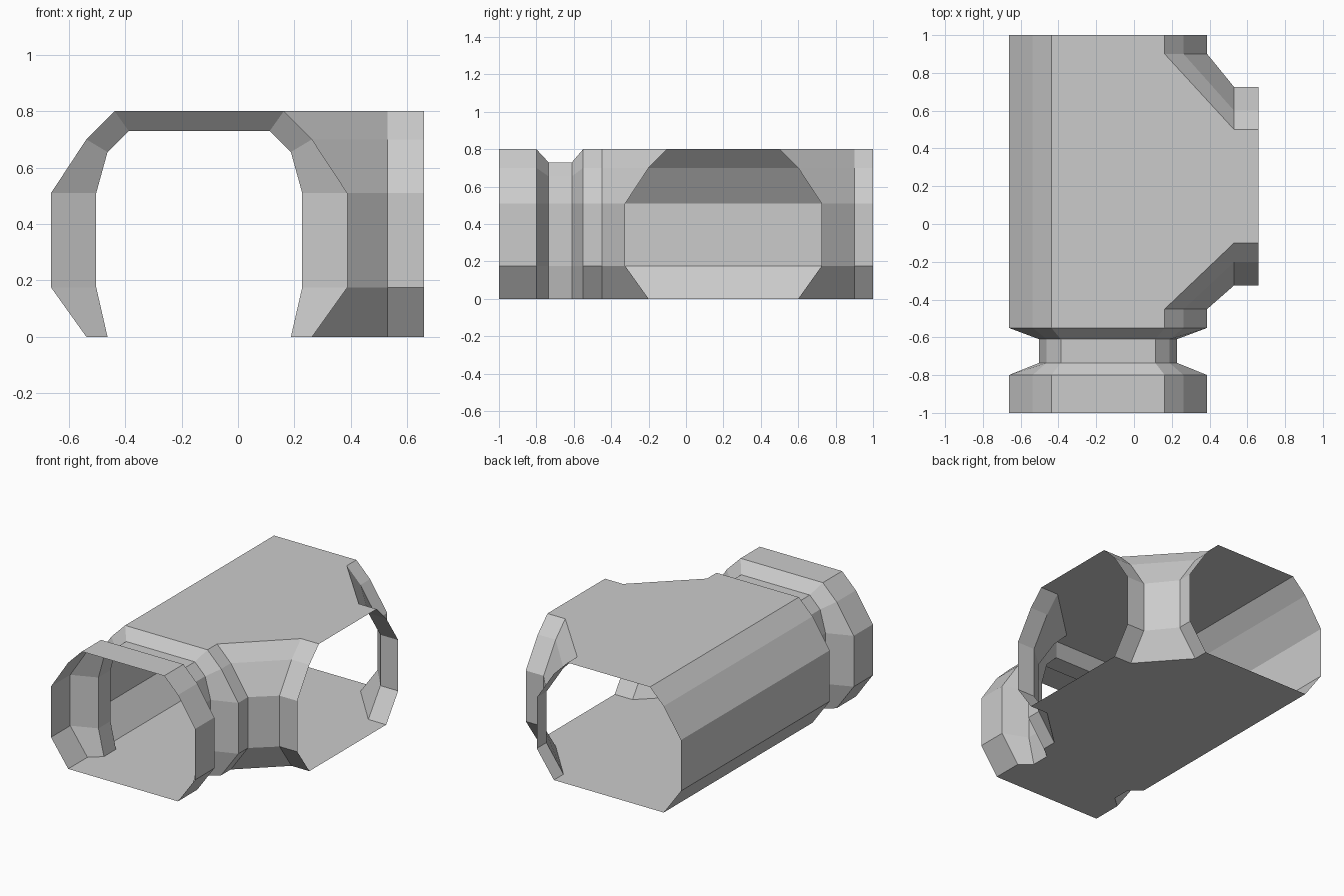
import bpy, bmesh

if "Cube" in bpy.data.objects:
    bpy.data.objects.remove(bpy.data.objects["Cube"])

CX, CY = -0.1375, 0.2          # centre lines of main tunnel and side branch
# half cross-sections: (distance from centre line, height), floor to roof
OUTER = [(0.4, 0), (0.525, 0.175), (0.525, 0.51), (0.4, 0.70), (0.3, 0.80)]
INNER = [(0.325, 0), (0.365, 0.175), (0.365, 0.51), (0.325, 0.655), (0.25, 0.73)]


def main_side(half, y, side):
    """One wall outline of the main tunnel at depth y (side -1 left, 1 right)."""
    return [(CX + side * d, y, z) for d, z in half]


def branch_side(x, side):
    """One wall outline of the side branch at x (side -1 front, 1 back)."""
    return [(x, CY + side * d, z) for d, z in OUTER]


def loft(bm, sections, closed=False):
    rows = [[bm.verts.new(p) for p in s] for s in sections]
    n = len(rows[0])
    for a, b in zip(rows, rows[1:]):
        for i in range(n if closed else n - 1):
            j = (i + 1) % n
            bm.faces.new((a[i], a[j], b[j], b[i]))


def finish(bm, name):
    bmesh.ops.remove_doubles(bm, verts=bm.verts, dist=1e-4)
    bmesh.ops.recalc_face_normals(bm, faces=bm.faces)
    # the widest roof face must point up, so the shell faces outward
    roof = max(bm.faces, key=lambda f: (round(f.calc_center_median().z, 3), f.calc_area()))
    if roof.normal.z < 0:
        bmesh.ops.reverse_faces(bm, faces=bm.faces)
    mesh = bpy.data.meshes.new(name)
    bm.to_mesh(mesh)
    bm.free()
    bpy.context.collection.objects.link(bpy.data.objects.new(name, mesh))


# front tunnel section with the narrowed neck
bm = bmesh.new()
stations = [(-1, OUTER), (-0.8, OUTER), (-0.735, INNER),
            (-0.61, INNER), (-0.55, OUTER), (-0.45, OUTER)]
loft(bm, [main_side(h, y, -1) + main_side(h, y, 1)[::-1] for y, h in stations], True)
finish(bm, "tunnel_front_neck")

# junction: straight left wall, two flared walls into the branch, floor and roof
bm = bmesh.new()
left = [main_side(OUTER, y, -1) for y in (-0.45, 1)]
back = [main_side(OUTER, 1, 1), main_side(OUTER, 0.9, 1),
        branch_side(0.53, 1), branch_side(0.66, 1)]
front = [branch_side(0.66, -1), branch_side(0.53, -1), main_side(OUTER, -0.45, 1)]
for wall in (left, back, front):
    loft(bm, wall)
for k in (0, -1):
    bm.faces.new([bm.verts.new(s[k]) for s in left + back + front])
finish(bm, "tunnel_junction")
